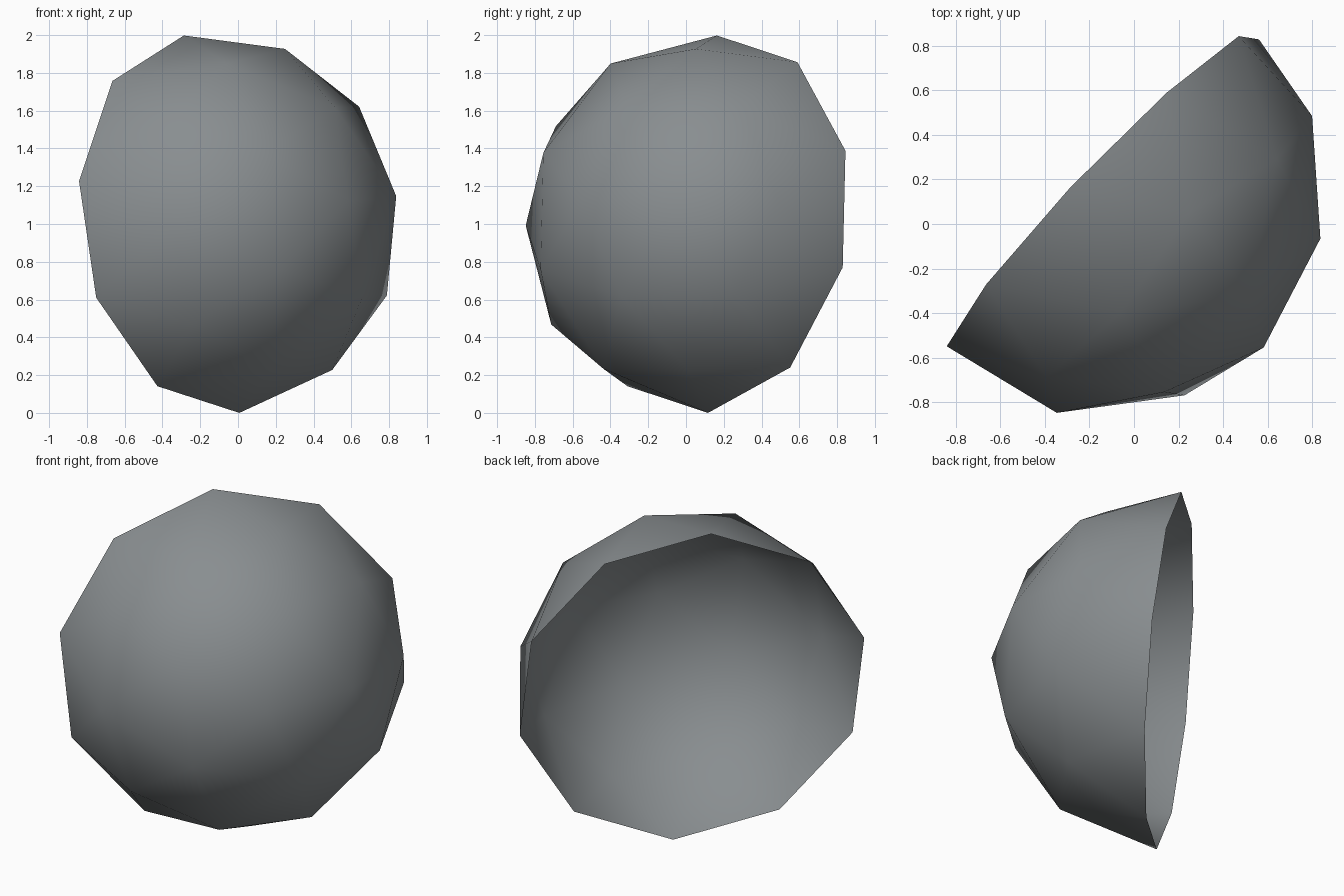
import bpy, bmesh
from mathutils import Vector, Matrix

cube = bpy.data.objects.get("Cube")
if cube:
    bpy.data.objects.remove(cube, do_unlink=True)

RADIUS = 1.01
CENTRE = Vector((-0.14, 0.14, 1.0))
POLE = Vector((0.718, -0.69, 0.122)).normalized()   # direction the dome bulges
SPIN = Vector((0.94, 0.35, 0.13))                   # one of the five ring corners

# Plain grey material
grey = bpy.data.materials.new("slate_grey")
grey.use_nodes = True
colour = (0.25, 0.27, 0.28, 1.0)
grey.diffuse_color = colour
grey.node_tree.nodes["Principled BSDF"].inputs["Base Color"].default_value = colour

# Faceted sphere cut to an open half along its ten-sided equator
bm = bmesh.new()
bmesh.ops.create_icosphere(bm, subdivisions=2, radius=RADIUS)
lower = [v for v in bm.verts if v.co.z < -0.05]
bmesh.ops.delete(bm, geom=lower, context='VERTS')

# Tilt the dome: local z to the pole, local x towards the ring corner
x_axis = (SPIN - POLE * SPIN.dot(POLE)).normalized()
y_axis = POLE.cross(x_axis)
tilt = Matrix((x_axis, y_axis, POLE)).transposed()
for v in bm.verts:
    v.co = tilt @ v.co + CENTRE

# Rest the rim exactly on the ground
lowest = min(v.co.z for v in bm.verts)
bmesh.ops.translate(bm, verts=bm.verts, vec=(0, 0, -lowest))

mesh = bpy.data.meshes.new("dome_shell")
bm.to_mesh(mesh)
bm.free()
mesh.materials.append(grey)
dome = bpy.data.objects.new("dome_shell", mesh)
bpy.context.collection.objects.link(dome)

# Soft shading across the facets
for p in mesh.polygons:
    p.use_smooth = True
